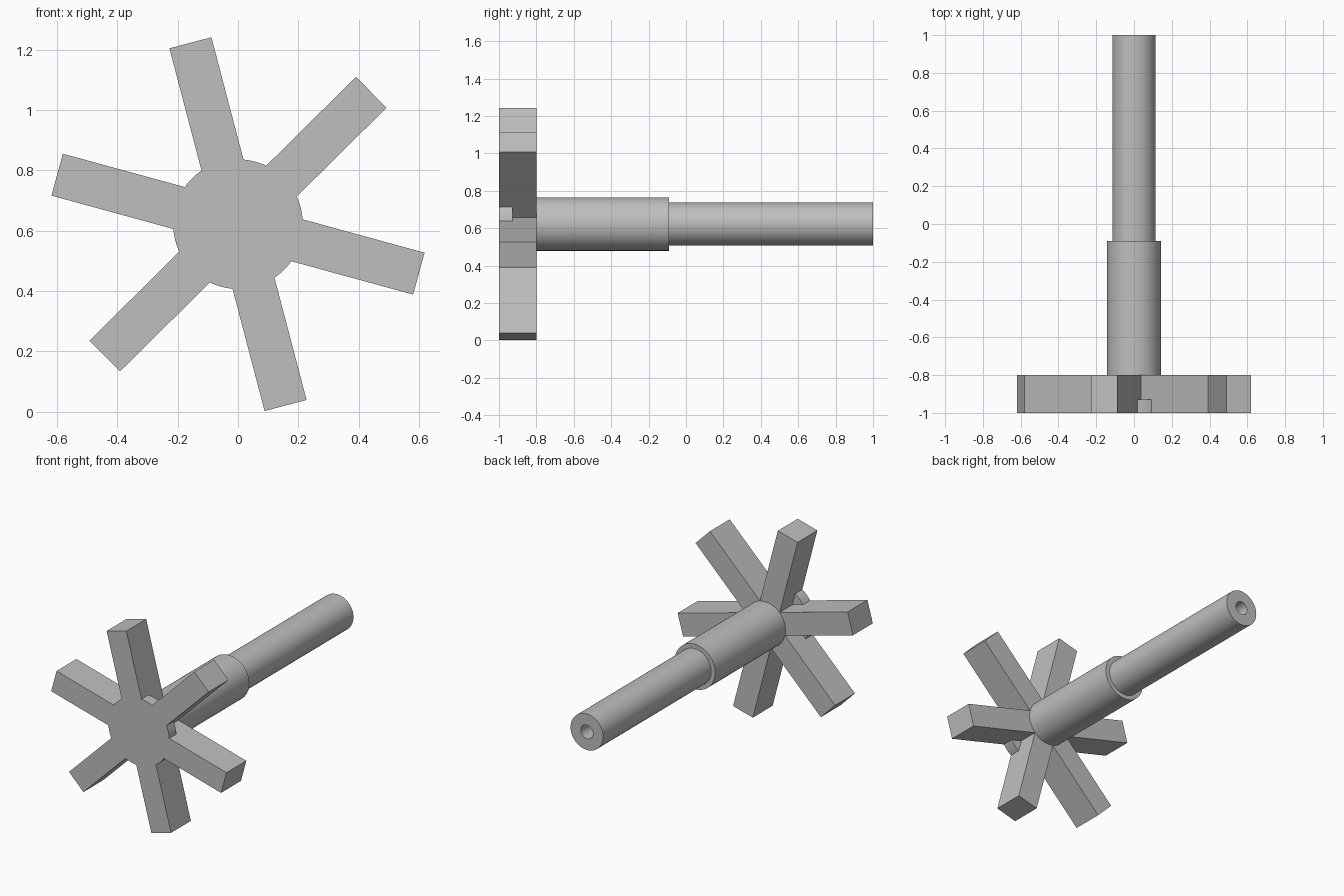
import bpy, bmesh
from math import sin, cos, radians, asin, atan2, sqrt, pi

if "Cube" in bpy.data.objects:
    bpy.data.objects.remove(bpy.data.objects["Cube"])

AXIS_Z = 0.622          # height of the shaft axis
ARMS, TILT = 6, radians(-15.3)
REACH, HALF = 0.622, 0.072
HUB_R = 0.215
FRONT, STEP, BACK = -1.0, -0.928, -0.8
ARC_STEPS = 8

grey = bpy.data.materials.new("plain_grey")
grey.use_nodes = True
colour = (0.52, 0.52, 0.52, 1)
grey.diffuse_color = colour
grey.node_tree.nodes["Principled BSDF"].inputs["Base Color"].default_value = colour


def finish(name, bm):
    bmesh.ops.recalc_face_normals(bm, faces=bm.faces)
    mesh = bpy.data.meshes.new(name)
    bm.to_mesh(mesh)
    bm.free()
    mesh.materials.append(grey)
    obj = bpy.data.objects.new(name, mesh)
    bpy.context.collection.objects.link(obj)
    bpy.ops.object.select_all(action="DESELECT")
    obj.select_set(True)
    bpy.context.view_layer.objects.active = obj
    bpy.ops.object.shade_smooth_by_angle(angle=radians(30))


# Six-armed wheel with a thin round web filling the front corners
bm = bmesh.new()


def vert(radius, angle, y):
    return bm.verts.new((radius * cos(angle), y, AXIS_Z + radius * sin(angle)))


tip_r, tip_a = sqrt(REACH**2 + HALF**2), atan2(HALF, REACH)
notch_r = HALF / sin(pi / ARMS)
web_a = asin(HALF / HUB_R)
pitch = 2 * pi / ARMS
sectors = []
for i in range(ARMS):
    a = TILT + i * pitch
    arc = [a + web_a + (pitch - 2 * web_a) * k / ARC_STEPS for k in range(ARC_STEPS + 1)]
    sectors.append({
        "tip_front": [vert(tip_r, a + s * tip_a, FRONT) for s in (-1, 1)],
        "tip_back": [vert(tip_r, a + s * tip_a, BACK) for s in (-1, 1)],
        "arc_front": [vert(HUB_R, t, FRONT) for t in arc],
        "arc_back": [vert(HUB_R, t, STEP) for t in arc],
        "notch_step": vert(notch_r, a + pitch / 2, STEP),
        "notch_back": vert(notch_r, a + pitch / 2, BACK),
    })

bm.faces.new([v for s in sectors for v in s["tip_front"] + s["arc_front"]])
bm.faces.new([v for s in sectors for v in s["tip_back"] + [s["notch_back"]]])
for i, s in enumerate(sectors):
    following = sectors[(i + 1) % ARMS]
    tf, tb, af, ab = s["tip_front"], s["tip_back"], s["arc_front"], s["arc_back"]
    bm.faces.new([tf[0], tf[1], tb[1], tb[0]])
    bm.faces.new(ab + [s["notch_step"]])
    for k in range(ARC_STEPS):
        bm.faces.new([af[k], af[k + 1], ab[k + 1], ab[k]])
    # arm sides on either side of this web
    for front, back, end in ((tf[1], tb[1], 0),
                             (following["tip_front"][0], following["tip_back"][0], -1)):
        bm.faces.new([front, af[end], ab[end], s["notch_step"], s["notch_back"], back])
finish("six_armed_wheel", bm)

# Stepped shaft with a blind bore in its rear end
bm = bmesh.new()
profile = [(0, BACK), (0.143, BACK), (0.143, -0.09), (0.115, -0.09),
           (0.115, 1.0), (0.043, 1.0), (0.043, 0.5), (0, 0.5)]
points = [bm.verts.new((r, y, AXIS_Z)) for r, y in profile]
edges = [bm.edges.new(pair) for pair in zip(points, points[1:])]
bmesh.ops.spin(bm, geom=points + edges, cent=(0, 0, AXIS_Z), axis=(0, 1, 0),
               angle=2 * pi, steps=64, use_merge=True)
bmesh.ops.remove_doubles(bm, verts=bm.verts, dist=0.0001)
finish("stepped_shaft", bm)
